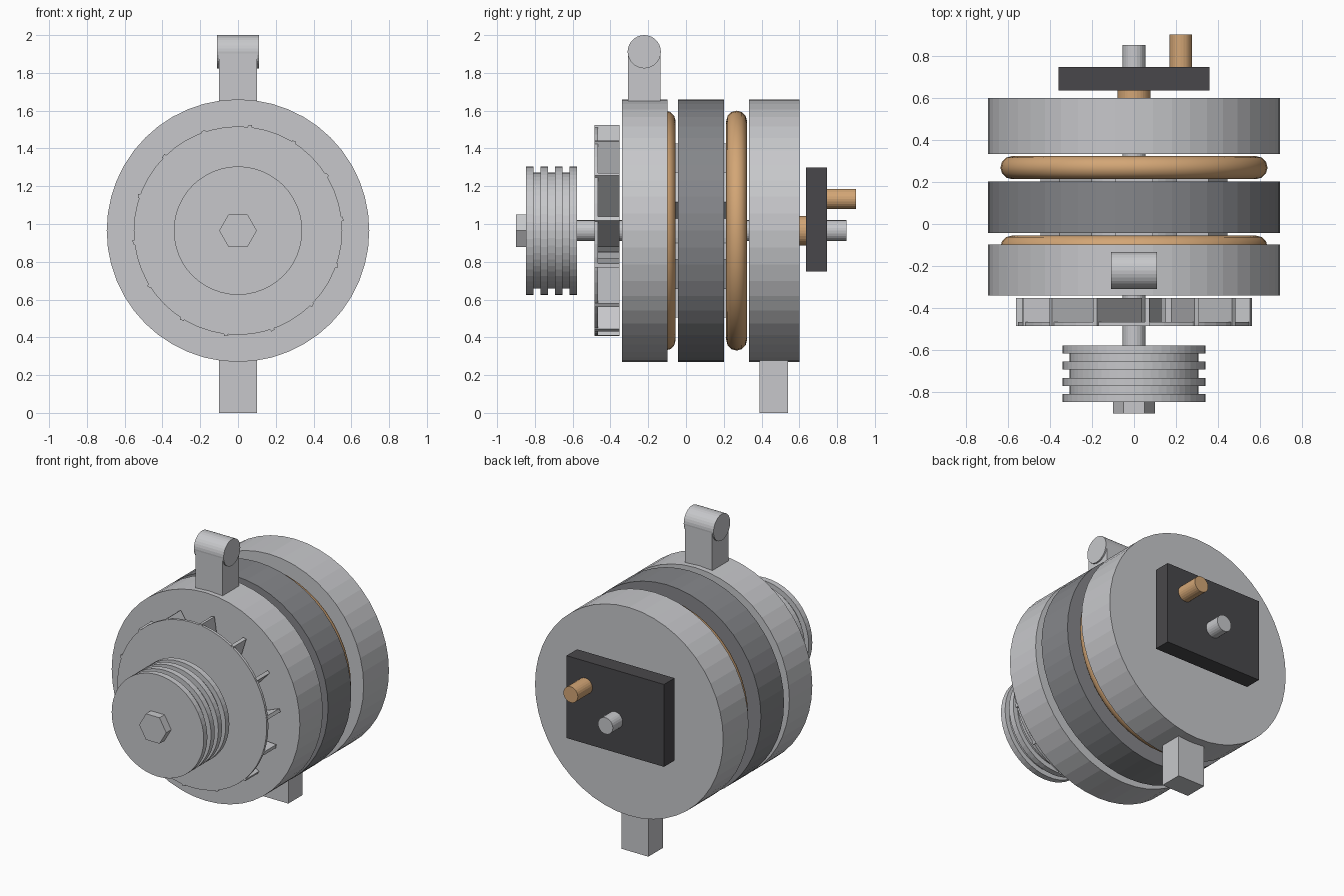
import bpy, bmesh, math
from mathutils import Matrix, Vector

if "Cube" in bpy.data.objects:
    bpy.data.objects.remove(bpy.data.objects["Cube"])

AXIS_Z = 0.965


def mat(name, rgb):
    m = bpy.data.materials.new(name)
    m.diffuse_color = (*rgb, 1)
    m.use_nodes = True
    m.node_tree.nodes["Principled BSDF"].inputs["Base Color"].default_value = m.diffuse_color
    return m


STEEL = mat("light_steel", (0.57, 0.575, 0.595))
IRON = mat("dark_iron", (0.235, 0.24, 0.255))
COPPER = mat("copper", (0.65, 0.38, 0.18))
PLASTIC = mat("black_plastic", (0.066, 0.064, 0.070))


def finish(name, bm, material):
    bmesh.ops.remove_doubles(bm, verts=bm.verts, dist=1e-5)
    bmesh.ops.recalc_face_normals(bm, faces=bm.faces)
    me = bpy.data.meshes.new(name)
    bm.to_mesh(me)
    bm.free()
    me.materials.append(material)
    ob = bpy.data.objects.new(name, me)
    bpy.context.collection.objects.link(ob)
    return ob


def lathe(name, profile, material, sides=48, x=0, z=AXIS_Z):
    """Turn (radius, y) points about a y-directed axis, with flat end caps."""
    bm = bmesh.new()
    rings = []
    for r, y in profile:
        rings.append([bm.verts.new((x + r * math.cos(2 * math.pi * i / sides), y,
                                    z + r * math.sin(2 * math.pi * i / sides)))
                      for i in range(sides)])
    for a, b in zip(rings, rings[1:]):
        for i in range(sides):
            j = (i + 1) % sides
            bm.faces.new((a[i], a[j], b[j], b[i]))
    bm.faces.new(rings[0])
    bm.faces.new(rings[-1])
    return finish(name, bm, material)


def cyl(name, r, y0, y1, material, sides=48, **kw):
    return lathe(name, [(r, y0), (r, y1)], material, sides, **kw)


def add_box(bm, lo, hi, m=Matrix()):
    lo, hi = Vector(lo), Vector(hi)
    t = m @ Matrix.Translation((lo + hi) / 2) @ Matrix.Diagonal((*(hi - lo), 1))
    bmesh.ops.create_cube(bm, size=1, matrix=t)


def box(name, lo, hi, material):
    bm = bmesh.new()
    add_box(bm, lo, hi)
    return finish(name, bm, material)


def coil(name, y):
    bpy.ops.mesh.primitive_torus_add(major_radius=0.58, minor_radius=0.055,
                                     major_segments=48, minor_segments=12,
                                     location=(0, y, AXIS_Z), rotation=(math.pi / 2, 0, 0))
    ob = bpy.context.object
    ob.name = name
    ob.data.materials.append(COPPER)
    bpy.ops.object.shade_smooth_by_angle(angle=math.radians(40))


# Housings, stator and windings
cyl("front_housing", 0.695, -0.34, -0.098, STEEL)
cyl("stator_core", 0.695, -0.042, 0.202, IRON)
cyl("rear_housing", 0.695, 0.333, 0.6, STEEL)
coil("front_winding", -0.11)
coil("rear_winding", 0.268)

# Rotor with claw poles showing at both stator faces
cyl("rotor_core", 0.3, -0.055, 0.215, STEEL)
bm = bmesh.new()
for i in range(6):
    turn = Matrix.Translation((0, 0, AXIS_Z)) @ Matrix.Rotation(math.radians(30 + 60 * i), 4, 'Y')
    add_box(bm, (0.2, -0.055, -0.09), (0.46, 0.215, 0.09), turn)
finish("rotor_claws", bm, STEEL)

# Shaft, grooved pulley and hex nut
cyl("shaft", 0.055, -0.86, 0.85, STEEL, 24)
step = 0.27 / 7
profile = []
for i in range(7):
    r = 0.34 if i % 2 == 0 else 0.307
    profile += [(r, -0.847 + i * step), (r, -0.847 + (i + 1) * step)]
lathe("pulley", profile, STEEL)
cyl("pulley_nut", 0.1, -0.9, -0.845, STEEL, 6)

# Cooling fan: disc with slanted blades behind it
cyl("fan_disc", 0.552, -0.485, -0.467, STEEL)
bm = bmesh.new()
for i in range(14):
    a = math.radians(6.5 + i * 360 / 14)
    turn = (Matrix.Translation((0, 0, AXIS_Z)) @ Matrix.Rotation(-a, 4, 'Y')
            @ Matrix.Translation((0.56, 0, 0)) @ Matrix.Rotation(math.radians(-15), 4, 'Y'))
    add_box(bm, (-0.38, -0.484, -0.011), (0, -0.352, 0.011), turn)
finish("fan_blades", bm, STEEL)

# Rear slip ring, regulator block and terminal
cyl("slip_ring", 0.078, 0.59, 0.64, COPPER, 32)
box("regulator", (-0.36, 0.635, 0.748), (0.36, 0.746, 1.298), PLASTIC)
cyl("output_terminal", 0.053, 0.74, 0.9, COPPER, 24, x=0.222, z=1.133)

# Mounting lugs
box("upper_lug", (-0.1, -0.308, 1.6), (0.1, -0.134, 1.91), STEEL)
box("lower_lug", (-0.1, 0.388, 0.0), (0.1, 0.54, 0.32), STEEL)
bm = bmesh.new()
bmesh.ops.create_cone(bm, cap_ends=True, segments=32, radius1=0.088, radius2=0.088, depth=0.22,
                      matrix=Matrix.Translation((0, -0.221, 1.912))
                      @ Matrix.Rotation(math.pi / 2, 4, 'Y'))
finish("upper_lug_eye", bm, STEEL)
